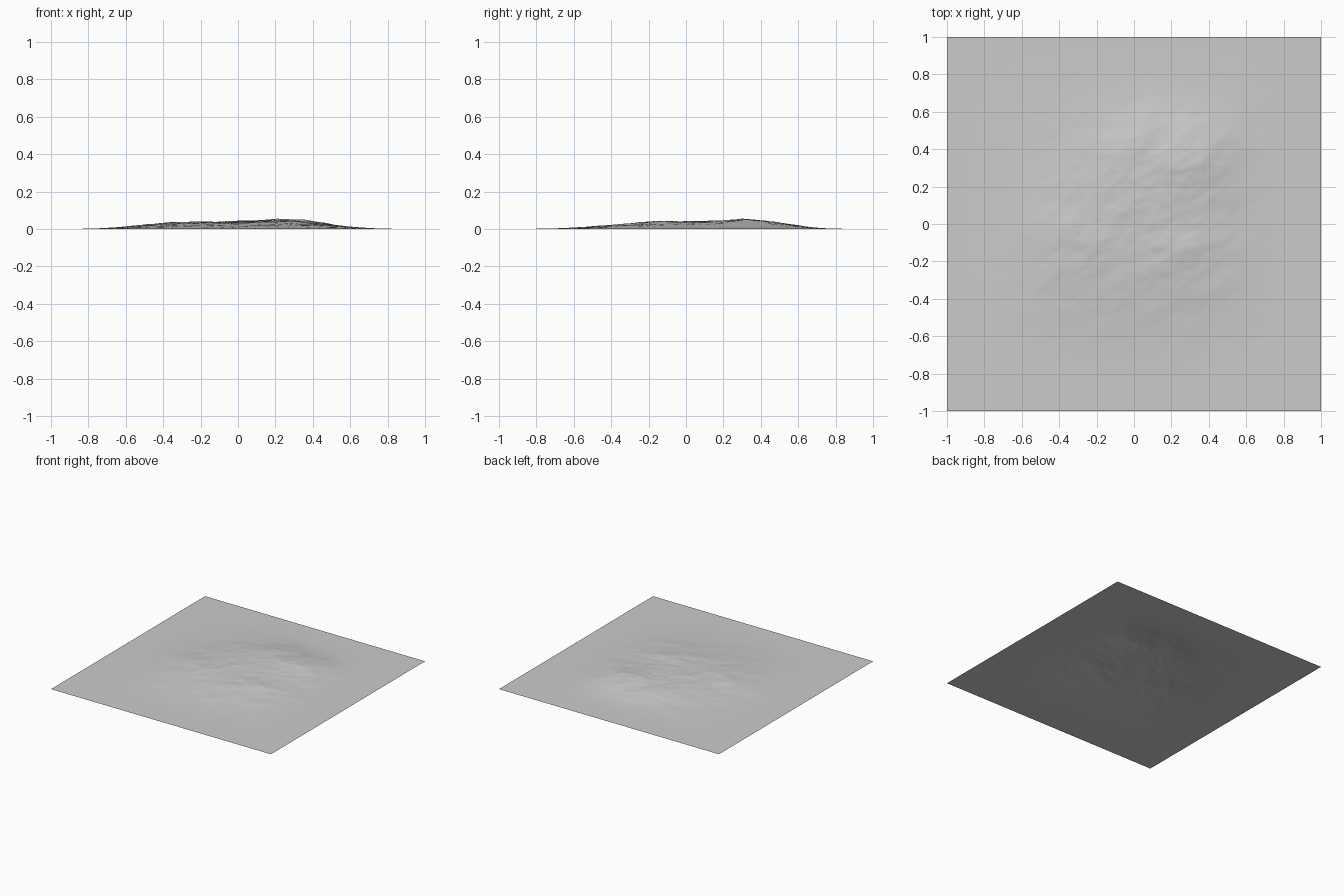
import bpy
import bmesh
import math
from mathutils import Vector, noise

cube = bpy.data.objects.get("Cube")
if cube:
    bpy.data.objects.remove(cube, do_unlink=True)

SEGMENTS = 180
PEAK = 0.055

# Broad swells: x, y, height, radius
HILLS = [
    (0.30, 0.35, 0.024, 0.24),
    (0.00, 0.38, 0.012, 0.25),
    (0.00, 0.05, 0.020, 0.60),
    (-0.30, -0.10, 0.014, 0.32),
    (0.28, -0.15, 0.014, 0.30),
]


def edge_fade(v):
    """Ease the ground down to flat at the border."""
    t = min(max((1 - abs(v)) / 0.55, 0), 1)
    return t * t * (3 - 2 * t)


def ground_height(x, y):
    swell = sum(h * math.exp(-((x - cx) ** 2 + (y - cy) ** 2) / r ** 2)
                for cx, cy, h, r in HILLS)
    # Ripples run along a shallow diagonal
    u, v = x * 0.85 + y * 0.5, y * 0.85 - x * 0.5
    rough = noise.fractal(Vector((u * 4, v * 6, 3)), 0.9, 2.1, 5)
    fade = edge_fade(x) * edge_fade(y)
    return max(0, fade * swell * (1 + 0.17 * rough))


# Stone grey
grey = bpy.data.materials.new("stone grey")
grey.use_nodes = True
colour = (0.6, 0.6, 0.6, 1)
grey.diffuse_color = colour
grey.node_tree.nodes["Principled BSDF"].inputs["Base Color"].default_value = colour

# Open sheet of ground, raised by the height function
bm = bmesh.new()
bmesh.ops.create_grid(bm, x_segments=SEGMENTS, y_segments=SEGMENTS, size=1)
for vert in bm.verts:
    vert.co.z = ground_height(vert.co.x, vert.co.y)
top = max(vert.co.z for vert in bm.verts)
for vert in bm.verts:
    vert.co.z *= PEAK / top
for face in bm.faces:
    face.smooth = True
mesh = bpy.data.meshes.new("terrain")
bm.to_mesh(mesh)
bm.free()
mesh.materials.append(grey)
terrain = bpy.data.objects.new("terrain", mesh)
bpy.context.collection.objects.link(terrain)
